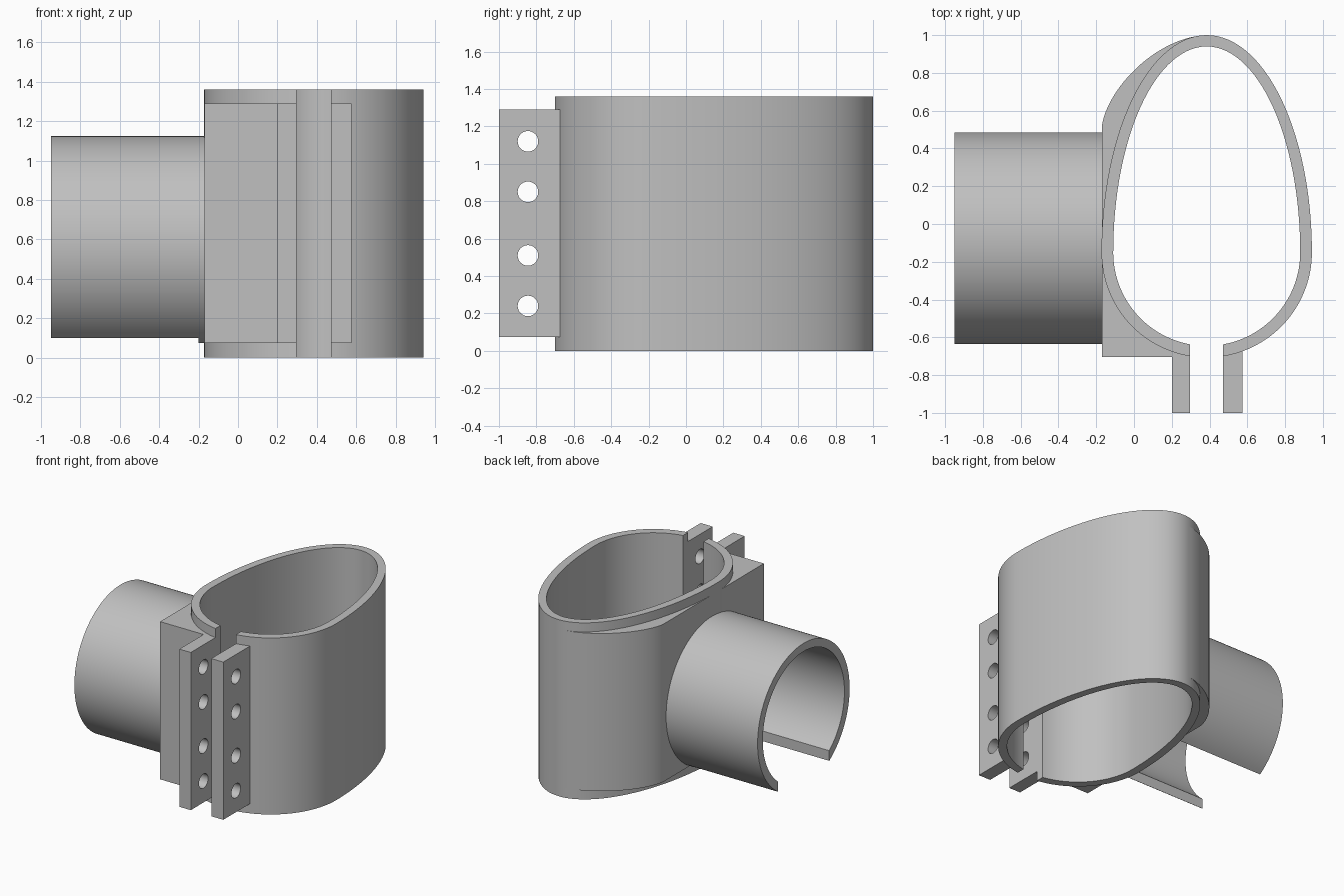
import bpy
import bmesh
import math
from mathutils import Vector, Matrix
from mathutils.geometry import interpolate_bezier

if "Cube" in bpy.data.objects:
    bpy.data.objects.remove(bpy.data.objects["Cube"])

grey = bpy.data.materials.new("plain grey")
grey.use_nodes = True
colour = (0.53, 0.53, 0.53, 1)
grey.diffuse_color = colour
grey.node_tree.nodes["Principled BSDF"].inputs["Base Color"].default_value = colour

CX, CY = 0.385, -0.15         # centre of the round end of the egg
GAP = 0.0875                  # half width of the clamp gap
LOW, HIGH = 0.075, 1.29       # height range of the clamp block


def finish(name, bm):
    bmesh.ops.recalc_face_normals(bm, faces=bm.faces)
    mesh = bpy.data.meshes.new(name)
    bm.to_mesh(mesh)
    bm.free()
    ob = bpy.data.objects.new(name, mesh)
    bpy.context.collection.objects.link(ob)
    mesh.materials.append(grey)
    return ob


def prism(name, outline, lo, hi, axis="z"):
    """Extrude a flat outline along z, or a (y, z) outline along x."""
    bm = bmesh.new()
    place = (lambda p: (p[0], p[1], lo)) if axis == "z" else (lambda p: (lo, p[0], p[1]))
    face = bm.faces.new([bm.verts.new(place(p)) for p in outline])
    new = bmesh.ops.extrude_face_region(bm, geom=[face])["geom"]
    shift = Vector((0, 0, hi - lo)) if axis == "z" else Vector((hi - lo, 0, 0))
    bmesh.ops.translate(bm, vec=shift, verts=[v for v in new if isinstance(v, bmesh.types.BMVert)])
    return finish(name, bm)


def smooth(ob):
    bpy.ops.object.select_all(action="DESELECT")
    ob.select_set(True)
    bpy.context.view_layer.objects.active = ob
    bpy.ops.object.shade_smooth_by_angle(angle=math.radians(25))


def egg(radius, tip, start, end, steps):
    """Egg arc: circle below the centre, long half ellipse above."""
    pts = []
    for i in range(steps + 1):
        a = start + (end - start) * i / steps
        tall = tip if math.sin(a) > 0 else radius
        pts.append((CX + radius * math.cos(a), CY + tall * math.sin(a)))
    return pts


def gap_angle(radius):
    return math.asin(GAP / radius)


# Egg-shaped sleeve, split at the front
def sleeve_arc(radius, tip):
    g = gap_angle(radius)
    return egg(radius, tip, g - math.pi / 2, 1.5 * math.pi - g, 112)


sleeve = prism("sleeve", sleeve_arc(0.557, 1.15) + sleeve_arc(0.495, 1.09)[::-1], 0, 1.36)

# Thick clamp block with the right flange in one outline
curve = interpolate_bezier(Vector((-0.17, 0.52)), Vector((-0.14, 0.72)),
                           Vector((0.12, 0.99)), Vector((CX, 1.0)), 28)
inside = egg(0.53, 1.12, math.pi / 2, 1.5 * math.pi - gap_angle(0.53), 60)
block = prism("clamp_block",
              [(CX - GAP, -1), (0.2, -1), (0.2, -0.705), (-0.17, -0.705)]
              + [tuple(p) for p in curve] + inside, LOW, HIGH)

# Left flange
flange = prism("left_flange", [(CX + GAP, -1), (0.575, -1), (0.575, -0.66), (CX + GAP, -0.66)], LOW, HIGH)

# Bolt holes through both flanges
bm = bmesh.new()
for z in (0.24, 0.51, 0.85, 1.12):
    bmesh.ops.create_cone(bm, cap_ends=True, segments=32, radius1=0.055, radius2=0.055, depth=0.8,
                          matrix=Matrix.Translation((CX, -0.845, z)) @ Matrix.Rotation(math.pi / 2, 4, "Y"))
cutter = finish("hole_cutter", bm)
cutter.hide_render = True
for ob in (block, flange):
    mod = ob.modifiers.new("holes", "BOOLEAN")
    mod.operation = "DIFFERENCE"
    mod.solver = "EXACT"
    mod.object = cutter
    bpy.context.view_layer.objects.active = ob
    bpy.ops.object.modifier_apply(modifier=mod.name)
bpy.data.objects.remove(cutter)

# Side pipe with a slot along its underside
PY, PZ, SLOT = -0.075, 0.565, 0.312


def pipe_arc(radius, steps=96):
    g = math.asin(SLOT / radius)
    start, end = g - math.pi / 2, 1.5 * math.pi - g
    return [(PY + radius * math.cos(start + (end - start) * i / steps),
             PZ + radius * math.sin(start + (end - start) * i / steps)) for i in range(steps + 1)]


pipe = prism("side_pipe", pipe_arc(0.56) + pipe_arc(0.497)[::-1], -0.95, -0.16, "x")

# Low lip closing the slot next to the block
top = []
for i in range(25):
    y = SLOT * (i / 12 - 1)
    top.append((PY + y, max(0.09, PZ - math.sqrt(0.497 ** 2 - y * y))))
half = math.sqrt(0.56 ** 2 - (PZ - LOW) ** 2)
lip = prism("slot_lip", top + [(PY + SLOT, 0.1), (PY + half, LOW), (PY - half, LOW), (PY - SLOT, 0.1)],
            -0.2, -0.16, "x")

for ob in (sleeve, block, flange, pipe, lip):
    smooth(ob)
